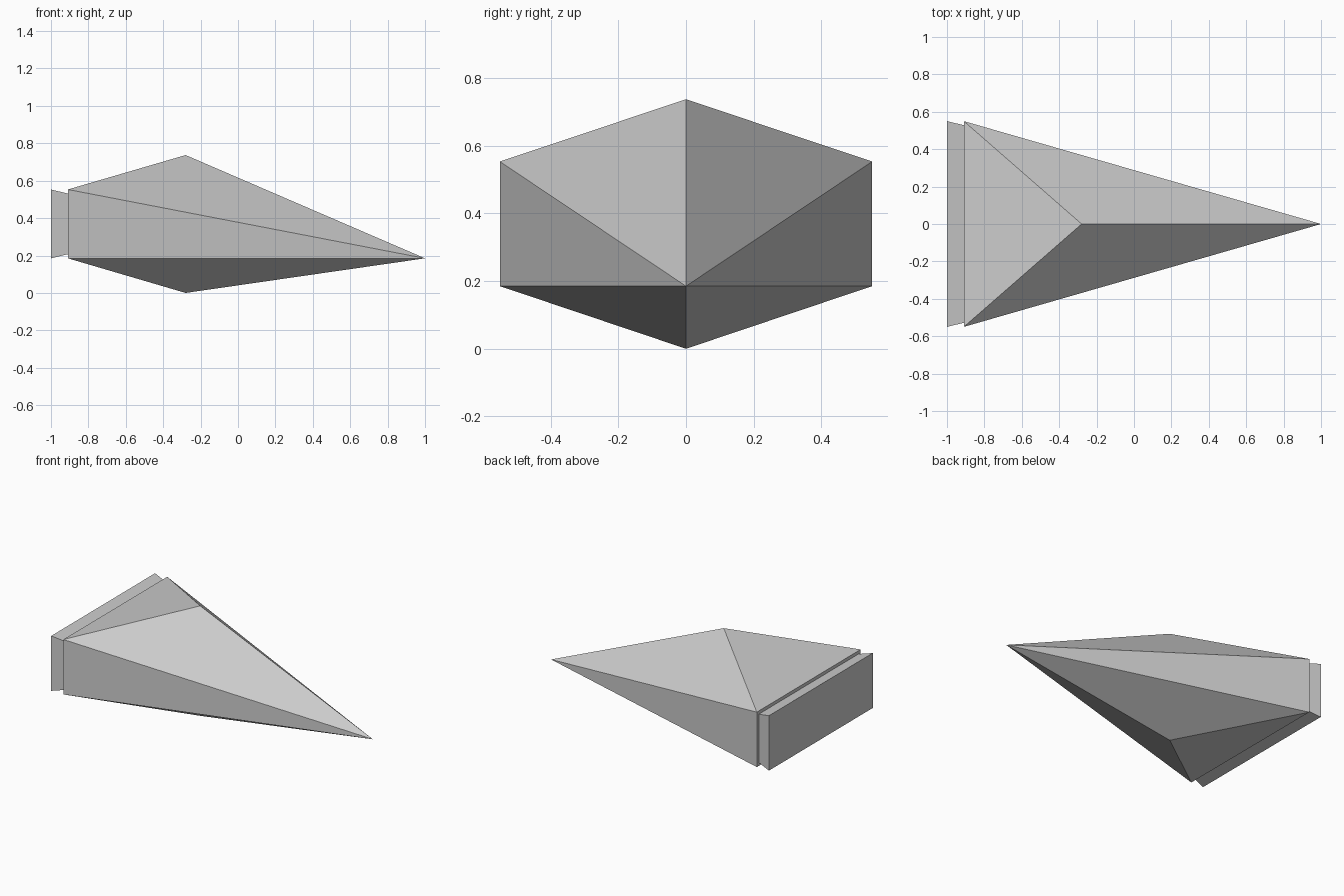
import bpy, bmesh

if "Cube" in bpy.data.objects:
    bpy.data.objects.remove(bpy.data.objects["Cube"])


def build(name, verts, faces):
    mesh = bpy.data.meshes.new(name)
    mesh.from_pydata(verts, [], faces)
    bm = bmesh.new()
    bm.from_mesh(mesh)
    bmesh.ops.recalc_face_normals(bm, faces=bm.faces)
    bm.to_mesh(mesh)
    bm.free()
    obj = bpy.data.objects.new(name, mesh)
    bpy.context.collection.objects.link(obj)
    return obj


def rect(x, inset=0.0):
    # Rear cross-section of the ship at a given x
    y, low, high = 0.55 - inset, 0.185 + inset, 0.553 - inset
    return [(x, -y, low), (x, y, low), (x, y, high), (x, -y, high)]


# Hull: flat stern, pointed nose, ridge peak above and keel peak below
nose, peak, keel = 4, 5, 6
hull_faces = [(0, 1, 2, 3), (3, 2, peak), (0, 1, keel)]
for low, high in ((0, 3), (1, 2)):
    hull_faces += [(low, high, nose), (high, peak, nose), (low, keel, nose)]
build("hull",
      rect(-0.91) + [(1.0, 0, 0.185), (-0.28, 0, 0.737), (-0.28, 0, 0)],
      hull_faces)

# Engine block: shallow frustum flaring out behind the stern
sides = [(i, (i + 1) % 4, (i + 1) % 4 + 4, i + 4) for i in range(4)]
build("engine_block", rect(-1.0) + rect(-0.909, 0.022),
      [(0, 1, 2, 3), (4, 5, 6, 7)] + sides)
